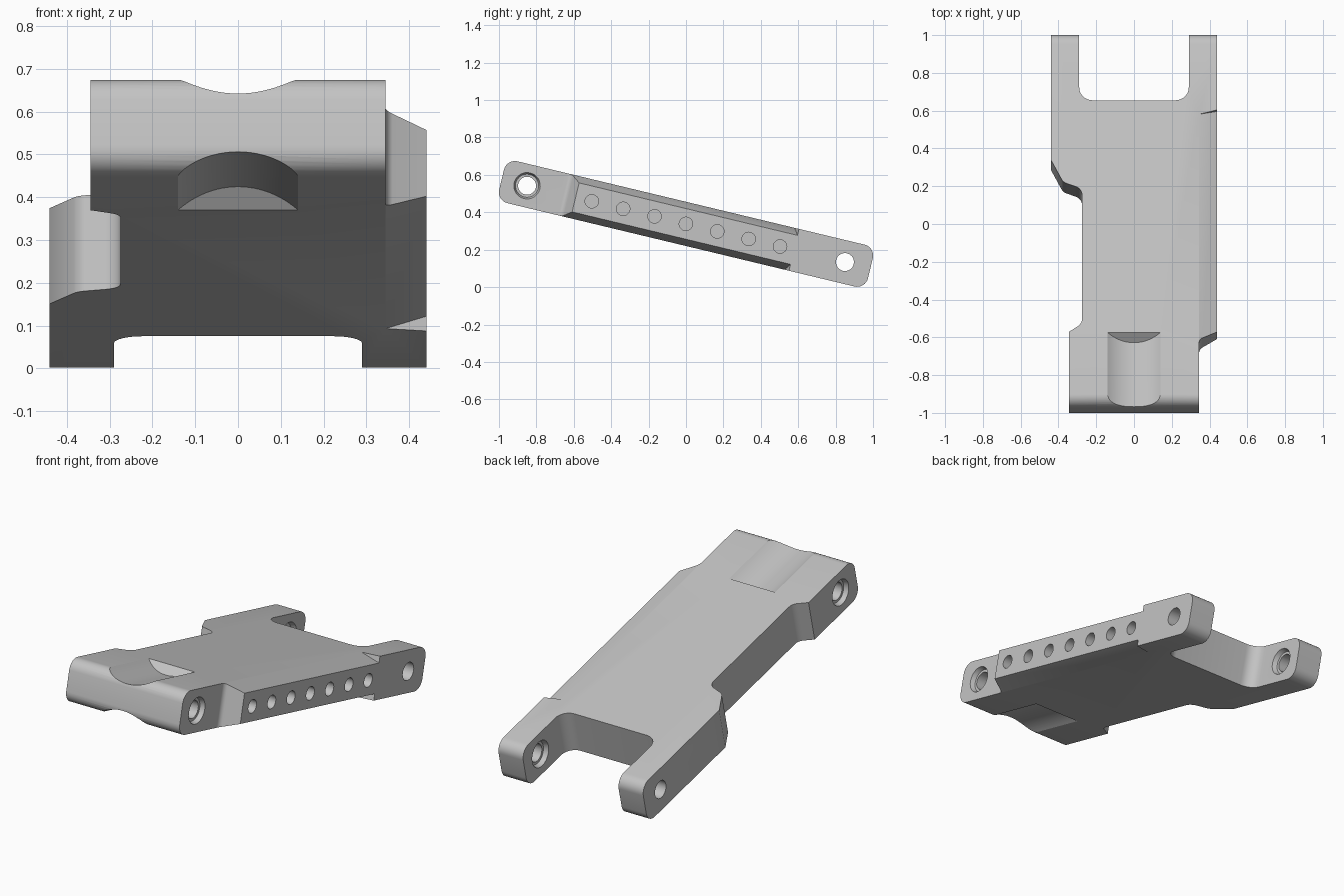
import bpy, bmesh, math
from mathutils import Vector, Matrix

cube = bpy.data.objects.get("Cube")
if cube:
    bpy.data.objects.remove(cube, do_unlink=True)

HALF_LEN, HALF_THICK = 1.014, 0.115
TILT = math.radians(-13.5)

metal = bpy.data.materials.new("light grey metal")
metal.use_nodes = True
grey = (0.55, 0.55, 0.55, 1)
metal.diffuse_color = grey
metal.node_tree.nodes["Principled BSDF"].inputs["Base Color"].default_value = grey


def rounded(corners, steps=8):
    """Outline from (a, b, radius) corners, with a fillet at each radius."""
    out = []
    for i, (a, b, r) in enumerate(corners):
        p = Vector((a, b))
        if not r:
            out.append(p)
            continue
        before = (Vector(corners[i - 1][:2]) - p).normalized()
        after = (Vector(corners[(i + 1) % len(corners)][:2]) - p).normalized()
        half = before.angle(after) / 2
        centre = p + (before + after).normalized() * r / math.sin(half)
        start = p + before * r / math.tan(half) - centre
        end = p + after * r / math.tan(half) - centre
        sweep = start.angle_signed(end)
        for k in range(steps + 1):
            out.append(centre + Matrix.Rotation(-sweep * k / steps, 2) @ start)
    return out


def prism(name, outline, low, high):
    """Loft an outline between two functions that place its points in 3D."""
    bm = bmesh.new()
    a = [bm.verts.new(low(p)) for p in outline]
    b = [bm.verts.new(high(p)) for p in outline]
    bm.faces.new(a)
    bm.faces.new(b)
    for i in range(len(a)):
        bm.faces.new((a[i - 1], a[i], b[i], b[i - 1]))
    bmesh.ops.recalc_face_normals(bm, faces=bm.faces)
    mesh = bpy.data.meshes.new(name)
    bm.to_mesh(mesh)
    bm.free()
    obj = bpy.data.objects.new(name, mesh)
    bpy.context.collection.objects.link(obj)
    return obj


def bore(x0, x1, y, r0, r1=None):
    """Round cutter along x, tapered when two radii are given."""
    r1 = r1 or r0
    ring = [Vector((math.cos(t * math.tau / 32), math.sin(t * math.tau / 32)))
            for t in range(32)]
    return prism("bore_cutter", ring,
                 lambda p: (x0, y + p.x * r0, p.y * r0),
                 lambda p: (x1, y + p.x * r1, p.y * r1))


def apply_boolean(target, cutter, operation="DIFFERENCE"):
    cutter.hide_render = True
    mod = target.modifiers.new("cut", "BOOLEAN")
    mod.operation, mod.solver, mod.object = operation, "EXACT", cutter
    bpy.context.view_layer.objects.active = target
    bpy.ops.object.modifier_apply(modifier=mod.name)
    bpy.data.objects.remove(cutter, do_unlink=True)


# Plan outline: forked back, waisted right side, stepped left side
plan = rounded([
    (.345, -1.1, 0), (.345, -.655, .03), (.44, -.607, 0), (.44, 1.1, 0),
    (.29, 1.1, 0), (.29, .646, .07), (-.29, .646, .07), (-.29, 1.1, 0),
    (-.44, 1.1, 0), (-.44, .322, 0), (-.375, .2, .05), (-.275, .165, .05),
    (-.275, -.57, .05), (-.345, -.615, 0), (-.345, -1.1, 0)])
arm = prism("suspension_arm", plan,
            lambda p: (p.x, p.y, -HALF_THICK), lambda p: (p.x, p.y, HALF_THICK))

# Rounded front and back ends
L, H = HALF_LEN, HALF_THICK
side = rounded([(-L, -.2, 0), (L, -.2, 0), (L, .2, 0), (-L, .2, 0)])
side = rounded([(s * L, t * H, .06) for s, t in ((-1, -1), (1, -1), (1, 1), (-1, 1))])
apply_boolean(arm, prism("end_profile", side,
                         lambda p: (-.6, p.x, p.y), lambda p: (.6, p.x, p.y)),
              "INTERSECT")

for s in (1, -1):
    # Long chamfers on the left flank
    wedge = [Vector(p) for p in ((.345, H), (.45, H - .039), (.6, H + .1), (.345, H + .1))]
    apply_boolean(arm, prism("chamfer_cutter", wedge,
                             lambda p: (p.x, -.7, s * p.y),
                             lambda p: (p.x, .57 + (p.x - .345) * .25, s * p.y)))

    # Scooped saddles at the front, with sloping back walls
    depth, half = .045, .14
    radius = (half ** 2 + depth ** 2) / (2 * depth)
    spread = math.asin(half / radius)
    arc = [Vector((radius * math.sin(a), H - depth + radius * (1 - math.cos(a))))
           for a in (spread * (k / 12 - 1) for k in range(25))]
    arc += [Vector((half, H + .05)), Vector((-half, H + .05))]
    apply_boolean(arm, prism("saddle_cutter", arc,
                             lambda p: (p.x, -1.2, s * p.y),
                             lambda p: (p.x, -.618 + (p.y - H), s * p.y)))

# Hinge pin bores with countersinks outside the front and inside the fork
apply_boolean(arm, bore(-.6, .6, -.874, .048))
apply_boolean(arm, bore(-.6, .6, .874, .048))
for s in (1, -1):
    apply_boolean(arm, bore(s * .32, s * .36, -.874, .062, .076))
    apply_boolean(arm, bore(s * .28, s * .315, .874, .076, .062))

# Row of blind holes along the left flank
for k in range(7):
    apply_boolean(arm, bore(.29, .6, -.518 + k * .1725, .036))

# Finish and set the arm at its resting tilt
arm.data.materials.clear()
arm.data.materials.append(metal)
for face in arm.data.polygons:
    face.material_index = 0
arm.data.transform(Matrix.Translation((0, 0, .338)) @ Matrix.Rotation(TILT, 4, "X"))
bpy.ops.object.select_all(action="DESELECT")
arm.select_set(True)
bpy.context.view_layer.objects.active = arm
bpy.ops.object.shade_smooth_by_angle(angle=math.radians(30))
